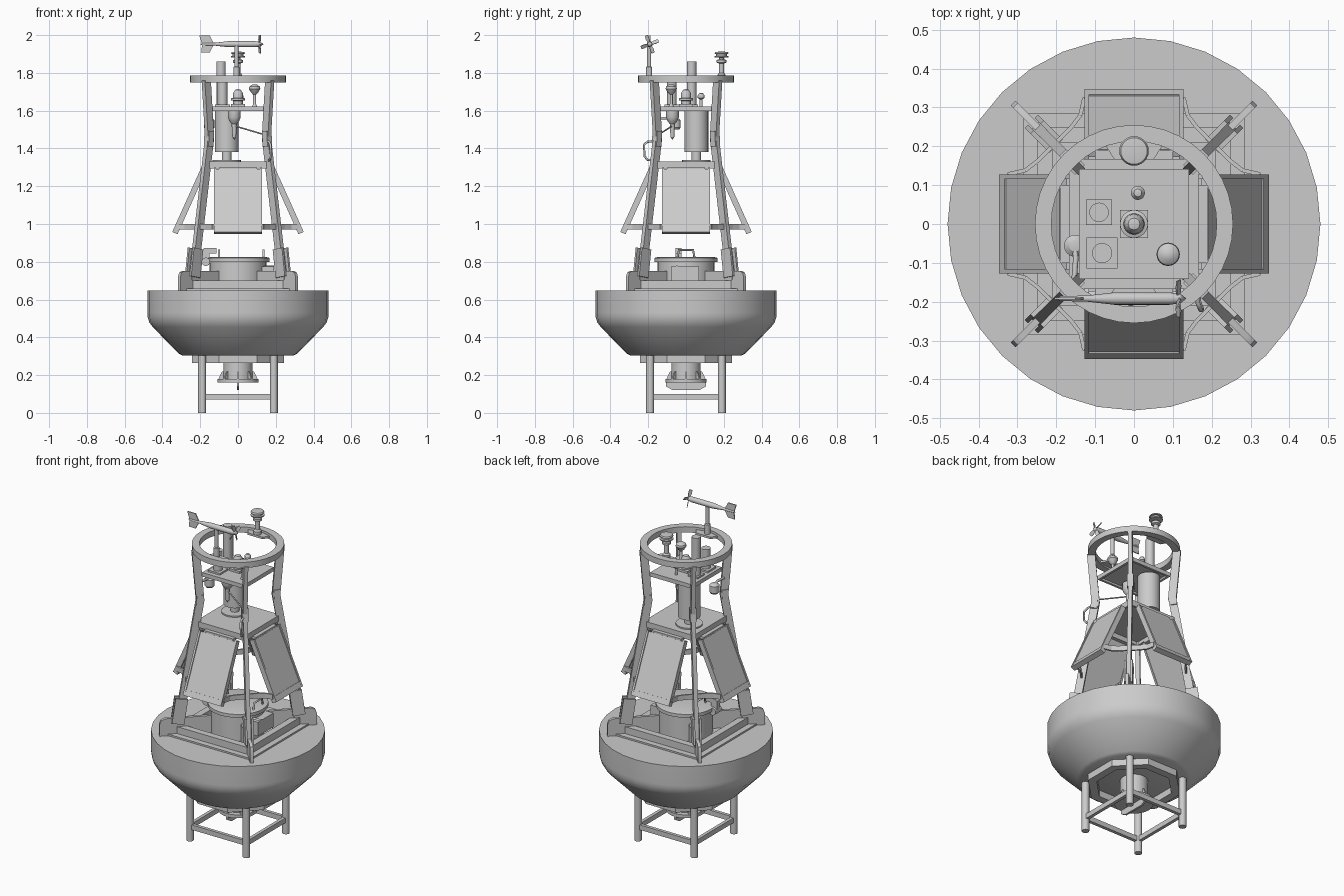
import bpy, bmesh, math
from mathutils import Vector as V, Matrix

X, Y, Z = V((1, 0, 0)), V((0, 1, 0)), V((0, 0, 1))


def finish(name, bm):
    bmesh.ops.remove_doubles(bm, verts=bm.verts, dist=1e-5)
    bmesh.ops.recalc_face_normals(bm, faces=bm.faces)
    me = bpy.data.meshes.new(name)
    bm.to_mesh(me)
    bm.free()
    ob = bpy.data.objects.new(name, me)
    bpy.context.collection.objects.link(ob)
    return ob


def lathe(name, prof, loc=(0, 0, 0), n=24, axis=Z, turn=0):
    """Revolve (radius, height) points; start and end on r=0 or close the loop."""
    bm = bmesh.new()
    vs = [bm.verts.new((r, 0, z)) for r, z in prof]
    es = [bm.edges.new(p) for p in zip(vs, vs[1:])]
    bmesh.ops.spin(bm, geom=vs + es, cent=(0, 0, 0), axis=Z, angle=math.tau, steps=n)
    m = Z.rotation_difference(axis).to_matrix().to_4x4() @ Matrix.Rotation(turn, 4, 'Z')
    bmesh.ops.transform(bm, matrix=Matrix.Translation(loc) @ m, verts=bm.verts)
    return finish(name, bm)


def cyl(name, r, z0, z1, xy=(0, 0), n=20):
    return lathe(name, [(0, z0), (r, z0), (r, z1), (0, z1)], (*xy, 0), n)


def prism(name, pts, u, v, t, o=(0, 0, 0)):
    """Outline in the u,v plane, given thickness t, centred on o."""
    u, v, o = V(u), V(v), V(o)
    w = u.cross(v).normalized() * t / 2
    bm = bmesh.new()
    a, b = [[bm.verts.new(o + u * p + v * q + s * w) for p, q in pts] for s in (-1, 1)]
    bm.faces.new(a)
    bm.faces.new(b)
    for i in range(len(a)):
        j = (i + 1) % len(a)
        bm.faces.new((a[i], a[j], b[j], b[i]))
    return finish(name, bm)


def box(name, lo, hi):
    return prism(name, [(lo[0], lo[1]), (hi[0], lo[1]), (hi[0], hi[1]), (lo[0], hi[1])],
                 X, Y, hi[2] - lo[2], (0, 0, (lo[2] + hi[2]) / 2))


def bar(name, p, q, a, b, side):
    """Box-section beam from p to q, a wide along 'side', b deep."""
    p, q = V(p), V(q)
    d = (q - p).normalized()
    s = (V(side) - d * d.dot(V(side))).normalized()
    return prism(name, [(0, -a / 2), ((q - p).length, -a / 2), ((q - p).length, a / 2), (0, a / 2)], d, s, b, p)


def pipe(name, pts, r):
    cu = bpy.data.curves.new(name, 'CURVE')
    cu.dimensions, cu.bevel_depth, cu.bevel_resolution, cu.use_fill_caps = '3D', r, 2, True
    sp = cu.splines.new('POLY')
    sp.points.add(len(pts) - 1)
    for k, p in enumerate(pts):
        sp.points[k].co = (*p, 1)
    ob = bpy.data.objects.new(name, cu)
    bpy.context.collection.objects.link(ob)


def square_ring(name, ro, ri, z0, z1):
    k = math.sqrt(2)
    lathe(name, [(ro * k, z0), (ro * k, z1), (ri * k, z1), (ri * k, z0), (ro * k, z0)], n=4, turn=math.pi / 4)


# Float hull
lathe("float_hull", [(0, .305), (.295, .305), (.315, .315), (.452, .455), (.470, .48), (.479, .51),
                     (.48, .53), (.48, .648), (0, .648)], n=32)

# Underwater keel frame and instrument
lathe("keel_ring", [(.265, .265), (.265, .31), (.215, .31), (.215, .265), (.265, .265)], n=8, turn=math.pi / 8)
cyl("keel_instrument", .078, .17, .31)
lathe("keel_flange", [(0, .16), (.108, .16), (.108, .18), (0, .18)])
prism("keel_fin", [(-.105, .16), (-.105, .14), (-.07, .12), (.07, .12), (.105, .14), (.105, .16)], Y, Z, .012)
for i in range(8):
    a = i * math.pi / 4
    prism("keel_gusset", [(.07, .178), (.104, .178), (.085, .22), (.07, .22)],
          (math.cos(a), math.sin(a), 0), Z, .008)

# Deck frame and central hatch well
square_ring("deck_flange", .285, .215, .645, .658)
square_ring("deck_frame", .25, .21, .645, .70)
lathe("hatch_well", [(0, .64), (.15, .64), (.15, .80), (.168, .80), (.168, .82), (.15, .825), (0, .825)], n=32)
box("junction_box", (.12, -.08, .69), (.19, .07, .775))
prism("hatch_hinge", [(-.19, .80), (-.11, .80), (-.11, .82), (-.15, .825), (-.15, .845), (-.115, .845),
                      (-.115, .872), (-.18, .872), (-.19, .86)], X, Z, .03, (0, -.04, 0))
lathe("hinge_knob", [(0, -.03), (.022, -.03), (.022, .03), (0, .03)], (-.17, -.04, .80), axis=Y)
for x in (-.1, .135):
    pipe("hatch_handle", [(x, -.045, .82), (x, -.038, .862), (x, .038, .862), (x, .045, .82)], .006)
lathe("side_valve", [(0, 0), (.01, 0), (.01, .05), (0, .05)], (.14, -.05, .77), axis=X)

# Four-way repeated structure
for i in range(4):
    a = i * math.pi / 2
    n = V((math.cos(a), math.sin(a), 0))            # panel direction
    s = V((-n.y, n.x, 0))
    c = (n + s)                                     # corner direction (1,1)
    d, e = c.normalized(), V((-c.y, c.x, 0)).normalized()
    # Keel legs and rails
    cyl("keel_leg", .021, 0, .31, (c * .19).xy, 16)
    bar("keel_rail", n * .19 - s * .19 + Z * .085, c * .19 + Z * .085, .03, .02, Z)
    # Corner plates and tower legs
    prism("deck_gusset", [(.15, .645), (.44, .645), (.44, .72), (.432, .742), (.41, .752), (.15, .752)], d, Z, .018)
    bar("lower_leg", c * .238 + Z * .70, c * .15 + Z * 1.46, .045, .024, d)
    bar("upper_leg", c * .15 + Z * 1.45, c * .168 + Z * 1.76, .045, .024, d)
    bar("leg_joint", c * .156 + Z * 1.41, c * .152 + Z * 1.49, .036, .036, d)
    for t in (-.018, .018):
        bar("leg_clamp", c * .24 + e * t + Z * .72, c * .225 + e * t + Z * .87, .07, .012, d)
    # Solar panel with frame rails
    prism("solar_panel", [(.192, 1.29), (.342, .96), (.322, .951), (.172, 1.281)], n, Z, .25)
    for t in (-.122, .122):
        prism("panel_side_rail", [(.195, 1.298), (.348, .958), (.32, .946), (.167, 1.286)], n, Z, .012, s * t)
    prism("panel_foot_rail", [(.333, .988), (.348, .958), (.32, .946), (.307, .976)], n, Z, .25)
    prism("panel_hinge", [(.155, 1.30), (.19, 1.30), (.19, 1.285), (.155, 1.285)], n, Z, .2)
    # Bent strip tying neighbouring panels to the leg
    path = [(.325, .128), (.28, .138), (.245, .165), (.205, .205), (.165, .245), (.138, .28), (.128, .325)]
    pts = [n * p + s * q + Z * .985 for p, q in path]
    for p, q in zip(pts, pts[1:]):
        bar("panel_stay", p, q, .03, .01, Z)

# Platforms
box("middle_platform", (-.165, -.165, 1.315), (.165, .165, 1.33))
square_ring("middle_platform_rim", .167, .155, 1.295, 1.33)
box("upper_platform", (-.14, -.14, 1.61), (.14, .14, 1.622))
square_ring("upper_platform_rim", .142, .128, 1.598, 1.622)

# Top ring with mounting plates
lathe("top_ring", [(.255, 1.75), (.255, 1.785), (.213, 1.785), (.213, 1.75), (.255, 1.75)], n=40)
for g in (-1, 1):
    prism("ring_mount", [(-.075, g * .205), (-.05, g * .165), (.05, g * .165), (.075, g * .205), (.07, g * .22),
                         (-.07, g * .22)], X, Y, .012, (0, 0, 1.765))

# Electronics canister between the platforms
lathe("canister", [(0, 1.33), (.075, 1.33), (.075, 1.338), (.025, 1.338), (.025, 1.38), (.063, 1.38),
                   (.063, 1.60), (0, 1.60)], (-.06, .055, 0))

# Instruments on the upper platform
box("tall_mast_base", (-.123, -.003, 1.62), (-.057, .063, 1.632))
cyl("tall_mast", .025, 1.62, 1.86, (-.09, .03))
box("short_mast_base", (-.122, -.115, 1.62), (-.042, -.035, 1.632))
cyl("short_mast", .026, 1.62, 1.75, (-.082, -.075))
box("lantern_base", (-.036, -.036, 1.62), (.036, .036, 1.635))
lathe("lantern", [(0, 1.63), (.026, 1.63), (.026, 1.652), (.036, 1.655), (.036, 1.665), (.027, 1.668),
                  (.025, 1.695), (.015, 1.71), (0, 1.714)])
lathe("dome_antenna", [(0, 1.62), (.015, 1.62), (.008, 1.635), (.008, 1.685), (.018, 1.695), (.03, 1.715),
                       (.028, 1.727), (.015, 1.737), (0, 1.74)], (.088, -.078, 0))
lathe("small_antenna", [(0, 1.62), (.008, 1.62), (.008, 1.66), (.018, 1.668), (.018, 1.68), (.01, 1.692),
                        (0, 1.695)], (.01, .08, 0))
lathe("hanging_sensor", [(0, 1.60), (.034, 1.60), (.034, 1.565), (.026, 1.545), (.014, 1.53), (.01, 1.46),
                         (0, 1.445)], (-.02, -.072, 0))
lathe("side_sensor", [(0, 1.50), (.02, 1.50), (.028, 1.51), (.028, 1.55), (.015, 1.56), (0, 1.562)],
      (-.152, -.056, 0))
pipe("side_sensor_arm", [(-.152, -.056, 1.55), (-.15, -.09, 1.56), (-.155, -.155, 1.56)], .007)
pipe("sensor_rod", [(-.02, -.072, 1.52), (.15, -.15, 1.47)], .004)
pipe("leg_handle", [(.155, -.16, 1.44), (.165, -.205, 1.435), (.172, -.222, 1.42), (.175, -.22, 1.36),
                    (.168, -.205, 1.34), (.162, -.165, 1.335)], .006)

# Stacked-disc sensor at the back of the ring
lathe("disc_sensor", [(0, 1.76), (.022, 1.76), (.022, 1.79), (.014, 1.80), (.014, 1.85), (.026, 1.855),
                      (.026, 1.868), (.012, 1.872), (.012, 1.88), (.038, 1.882), (.038, 1.888), (.028, 1.89),
                      (.028, 1.90), (.038, 1.902), (.034, 1.91), (0, 1.914)], (0, .188, 0))

# Wind vane with propeller
lathe("vane_post", [(0, 1.76), (.016, 1.76), (.016, 1.83), (.011, 1.835), (.011, 1.95), (0, 1.95)],
      (-.008, -.195, 0))
lathe("vane_body", [(0, -.2), (.006, -.19), (.008, -.12), (.016, -.05), (.016, .09), (.012, .12), (0, .135)],
      (0, -.192, 1.952), axis=X, n=16)
prism("vane_tail", [(-.205, 1.998), (-.15, 1.998), (-.13, 1.96), (-.13, 1.945), (-.15, 1.908), (-.195, 1.908),
                    (-.19, 1.952)], X, Z, .006, (0, -.192, 0))
for i in range(4):
    a = i * math.pi / 2 + .35
    r = V((0, math.cos(a), math.sin(a)))
    w = (r.cross(X) + X * .6).normalized()
    prism("propeller_blade", [(.005, -.005), (.03, -.012), (.05, -.01), (.05, .008), (.03, .01), (.005, .005)],
          r, w, .004, (.115, -.192, 1.952))

# Smooth the round parts, keep edges sharp
for ob in bpy.context.collection.objects:
    ob.select_set(ob.type == 'MESH')
    if ob.type == 'MESH':
        bpy.context.view_layer.objects.active = ob
bpy.ops.object.shade_smooth_by_angle(angle=math.radians(30))
